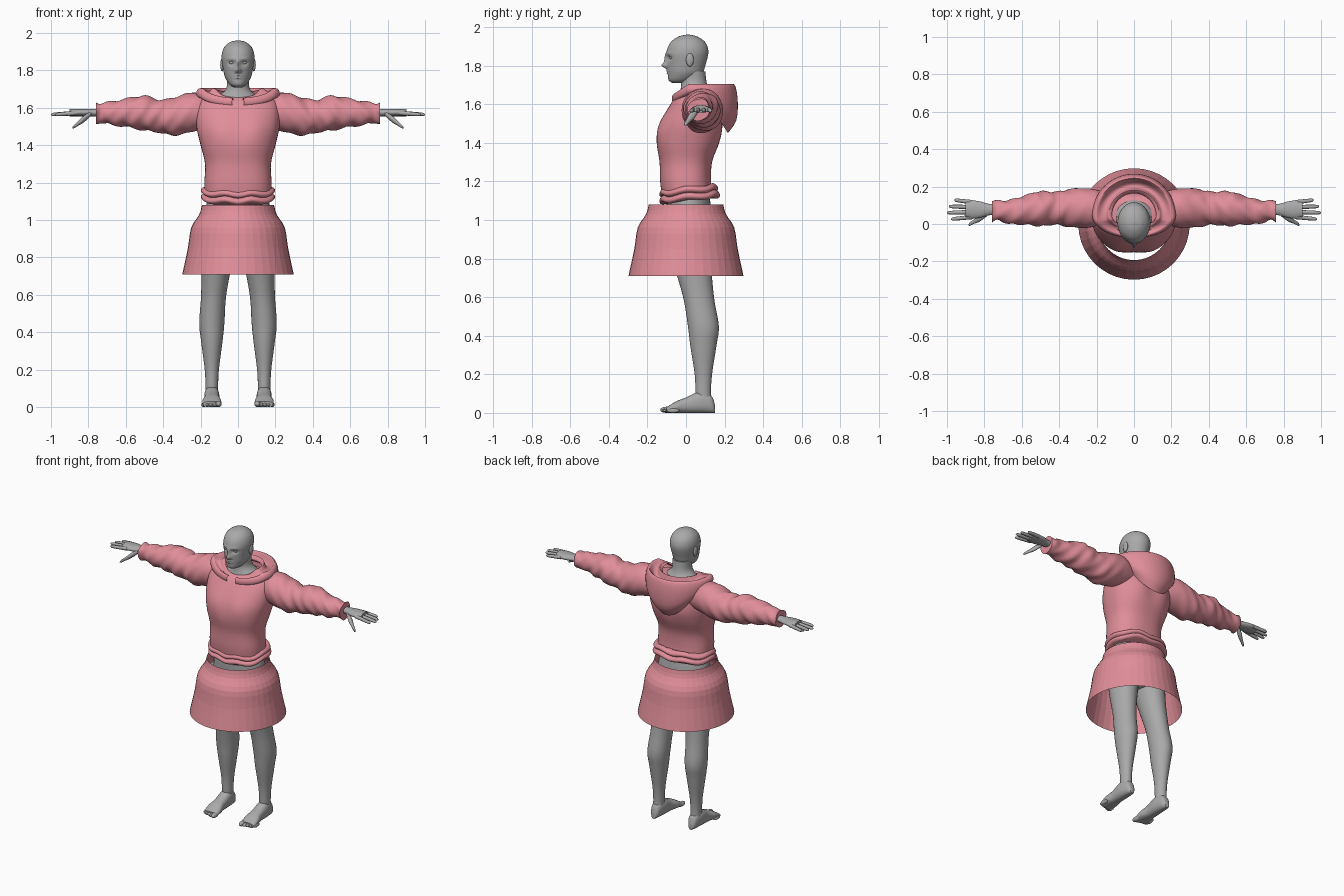
import bpy
import bmesh
import math
from mathutils import Vector

if "Cube" in bpy.data.objects:
    bpy.data.objects.remove(bpy.data.objects["Cube"], do_unlink=True)


def make_material(name, color):
    material = bpy.data.materials.new(name)
    material.use_nodes = True
    material.diffuse_color = color
    shader = material.node_tree.nodes["Principled BSDF"]
    shader.inputs["Base Color"].default_value = color
    return material


PINK = make_material("pink cloth", (.75, .27, .32, 1))
GREY = make_material("grey skin", (.4, .4, .4, 1))


def spline(points, steps):
    """Smooth Catmull-Rom curve through tuples of any length."""
    points = [Vector(point) for point in points]
    points = [points[0]] + points + [points[-1]]
    curve = []
    for before, start, end, after in zip(points, points[1:], points[2:], points[3:]):
        tangent_in, tangent_out = (end - before) / 2, (after - start) / 2
        for step in range(steps):
            t = step / steps
            ease = t * t * (3 - 2 * t)
            curve.append(start.lerp(end, ease) + tangent_in * t * (1 - t) ** 2
                         - tangent_out * t * t * (1 - t))
    return curve + [points[-1]]


def skin(name, rows, material, closed=True, caps=True, smooth=True, mirror=False):
    """Join rows of points into one surface."""
    bm = bmesh.new()
    grid = [[bm.verts.new(point) for point in row] for row in rows]
    count = len(grid[0])
    for low, high in zip(grid, grid[1:]):
        for i in range(count if closed else count - 1):
            j = (i + 1) % count
            bm.faces.new((low[i], low[j], high[j], high[i]))
    if caps:
        bm.faces.new(grid[0][::-1])
        bm.faces.new(grid[-1])
    bmesh.ops.recalc_face_normals(bm, faces=bm.faces)
    mesh = bpy.data.meshes.new(name)
    bm.to_mesh(mesh)
    bm.free()
    mesh.materials.append(material)
    obj = bpy.data.objects.new(name, mesh)
    bpy.context.collection.objects.link(obj)
    if smooth:
        bpy.ops.object.select_all(action="DESELECT")
        obj.select_set(True)
        bpy.context.view_layer.objects.active = obj
        bpy.ops.object.shade_smooth_by_angle(angle=math.radians(50))
    if mirror:
        obj.modifiers.new("mirror", "MIRROR").use_mirror_merge = False
    return obj


def loft(name, axis, stations, material, sides=32, steps=5, power=2, deform=None, mirror=False):
    """Stations: place on the axis, two centre coordinates, two radii."""
    rows = []
    for place, center_a, center_b, radius_a, radius_b in spline(stations, steps):
        row = []
        for side in range(sides):
            angle = math.tau * side / sides
            c, s = math.cos(angle), math.sin(angle)
            a = center_a + radius_a * math.copysign(abs(c) ** (2 / power), c)
            b = center_b + radius_b * math.copysign(abs(s) ** (2 / power), s)
            point = Vector({"x": (place, a, b), "y": (a, place, b), "z": (a, b, place)}[axis])
            row.append(deform(point) if deform else point)
        rows.append(row)
    return skin(name, rows, material, mirror=mirror)


def upright(sections):
    """Sections: height, front, back, half width."""
    return [(z, 0, (front + back) / 2, half, (back - front) / 2)
            for z, front, back, half in sections]


def ellipsoid(name, center, radii, material):
    """Mirrored pair of rounded lumps."""
    x, y, z = center
    turns = [math.pi * (k + .2) / 10.4 for k in range(11)]
    loft(name, "z", [(z - radii[2] * math.cos(turn), x, y, radii[0] * math.sin(turn),
                      radii[1] * math.sin(turn)) for turn in turns],
         material, sides=16, steps=1, mirror=True)


def bump(x, z, center_x, center_z, width, height):
    return math.exp(-((x - center_x) / width) ** 2 - ((z - center_z) / height) ** 2)


# Head with sculpted face
def sculpt_face(point):
    x, z = abs(point.x), point.z
    if point.y < 0:
        nose = bump(x, z, 0, 1.8, .016, .014) * .026 + bump(x, z, 0, 1.83, .01, .03) * .013
        lips = bump(x, z, 0, 1.772, .02, .005) + bump(x, z, 0, 1.76, .02, .005)
        socket = bump(x, z, .034, 1.84, .017, .012)
        brow = bump(x, z, .034, 1.86, .03, .01)
        point.y += socket * .014 - nose - lips * .006 - brow * .005
    return point


loft("head", "z", upright([
    (1.71, -.07, -.02, .02), (1.725, -.09, .04, .045), (1.76, -.094, .085, .068),
    (1.8, -.097, .1, .078), (1.87, -.1, .116, .088), (1.92, -.08, .1, .076),
    (1.95, -.04, .06, .045), (1.96, 0, .02, .01)]),
    GREY, sides=96, steps=9, deform=sculpt_face)
ellipsoid("eyes", (.034, -.077, 1.842), (.013, .01, .009), GREY)
ellipsoid("ears", (.085, .02, 1.83), (.01, .02, .035), GREY)
loft("neck", "z", upright([(1.58, -.04, .14, .16), (1.64, -.035, .14, .13),
                           (1.7, -.025, .11, .065), (1.77, -.03, .1, .06)]), GREY)

# Hips and legs
loft("hips", "z", upright([(.85, -.04, .08, .06), (.91, -.09, .13, .16),
                           (1, -.1, .14, .18), (1.18, -.1, .11, .15)]), GREY)
leg = [(1, .02, .12), (.8, .03, .1), (.6, .065, .08), (.45, .09, .08),
       (.35, .09, .068), (.2, .09, .045), (.1, .09, .04), (.04, .1, .04)]
loft("legs", "z", [(z, .14 - .1 * max(0, z - .5), y, radius * .84, radius)
                   for z, y, radius in leg], GREY, mirror=True)
foot = [(.15, .015, .04), (.13, .03, .09), (.07, .04, .11), (0, .04, .08),
        (-.05, .05, .06), (-.1, .05, .03)]
loft("feet", "y", [(y, .14, height / 2, half, height / 2) for y, half, height in foot],
     GREY, power=2.4, mirror=True)
for toe in range(5):
    radius = .012 if toe else .016
    ellipsoid(f"toe_{toe + 1}", (.104 + .02 * toe, -.1 + .008 * toe, radius),
              (radius, .034, radius), GREY)

# Hands
palm = [(.7, .03), (.77, .03), (.82, .043), (.86, .048), (.9, .04)]
loft("palms", "x", [(x, .077, 1.575, half, .02) for x, half in palm], GREY, mirror=True)
for finger in range(4):
    offset = finger - 1.5
    tip = 1 - .014 * (finger - 1) ** 2 * (.7 if finger > 1 else 1.6)
    stations = []
    for t, radius in ((0, .012), (.5, .011), (.9, .009), (1, .003)):
        stations.append((.86 + (tip - .86) * t, .077 + offset * (.026 + .008 * t),
                         1.573 - .009 * t, radius, radius))
    loft(f"finger_{finger + 1}", "x", stations, GREY, sides=12, mirror=True)
thumb = [(0, .013), (.4, .018), (.7, .012), (.93, .009), (1, .003)]
loft("thumbs", "x", [(.785 + .1 * t, .055 - .06 * t, 1.57 - .077 * t, radius, radius)
                     for t, radius in thumb], GREY, sides=14, mirror=True)


# Hoodie body with soft chest and shoulder blades
def shape_chest(point):
    x, z = abs(point.x), point.z
    swell = bump(x, z, .09, 1.48, .07, .08) * .014
    point.y += swell if point.y > .02 else -swell
    return point


loft("hoodie_body", "z", upright([
    (1.13, -.125, .14, .18), (1.2, -.134, .13, .18), (1.3, -.137, .135, .176),
    (1.4, -.15, .17, .2), (1.5, -.13, .18, .222), (1.6, -.08, .17, .222),
    (1.65, -.04, .15, .19), (1.67, 0, .12, .1)]),
    PINK, sides=64, power=2.4, deform=shape_chest)


# Gathered hem of two rolls, tilted up at the back
def gather(point):
    angle = math.atan2(point.y, point.x)
    point.z += point.y * .11 + .006 * math.cos(angle * 6)
    return point


hem = []
for ring in range(17):
    t = ring / 16
    roll = .016 * abs(math.sin(math.pi * 2 * t)) ** .6
    hem.append((1.1 + .07 * t, -.122 - roll, .165 + roll - .02 * t, .182 + roll))
loft("hoodie_hem", "z", upright(hem), PINK, sides=64, steps=1, power=2.4, deform=gather)


# Sleeves with soft folds
def fold(point):
    fade = min(1, max(0, (point.x - .2) * 5))
    point.z += .005 * fade * math.sin(point.x * 62 + point.y * 40)
    point.y += .004 * fade * math.sin(point.x * 75 + point.z * 50)
    return point


sleeve = [(.14, 1.575, .08), (.21, 1.58, .1), (.28, 1.57, .106), (.35, 1.552, .1),
          (.42, 1.556, .087), (.5, 1.572, .093), (.57, 1.574, .08), (.66, 1.572, .065),
          (.73, 1.573, .053), (.76, 1.573, .057)]
loft("sleeves", "x", [(x, .085 - .3 * (x - .4) ** 2 * (x > .4) + .02 * (x > .7), z, radius, radius)
                      for x, z, radius in sleeve],
     PINK, sides=40, steps=6, deform=fold, mirror=True)

# Hood lying open on the back, its rim running round to the throat
profile = spline([(.8, 1), (1, .75), (1.04, .4), (1, .1), (.93, 0), (.87, .1),
                  (.8, .2), (.7, .2), (.63, 0), (.55, .1)], 3)
hood = []
for step in range(61):
    angle = math.radians(-172 + 344 * step / 60)
    back = math.cos(angle)
    depth = .215 if back > 0 else .115
    drop = max(0, -back - .3)
    top = 1.705 - .075 * drop
    bottom = 1.64 - .19 * max(0, back) ** 1.5 - .06 * drop
    hood.append([Vector((.215 * reach * math.sin(angle), .045 + depth * reach * back,
                         top + (bottom - top) * fall)) for reach, fall in profile])
skin("hood", hood, PINK, closed=False, caps=False)

# Flared skirt, an open faceted shell
bands = spline([(1.08, .193), (1.03, .207), (.96, .25), (.85, .268), (.71, .298)], 3)
skirt = []
for height, radius in bands:
    turns = [math.tau * side / 40 for side in range(40)]
    skirt.append([Vector((radius * math.cos(turn), radius * math.sin(turn), height))
                  for turn in turns])
skin("skirt", skirt, PINK, caps=False, smooth=False)
